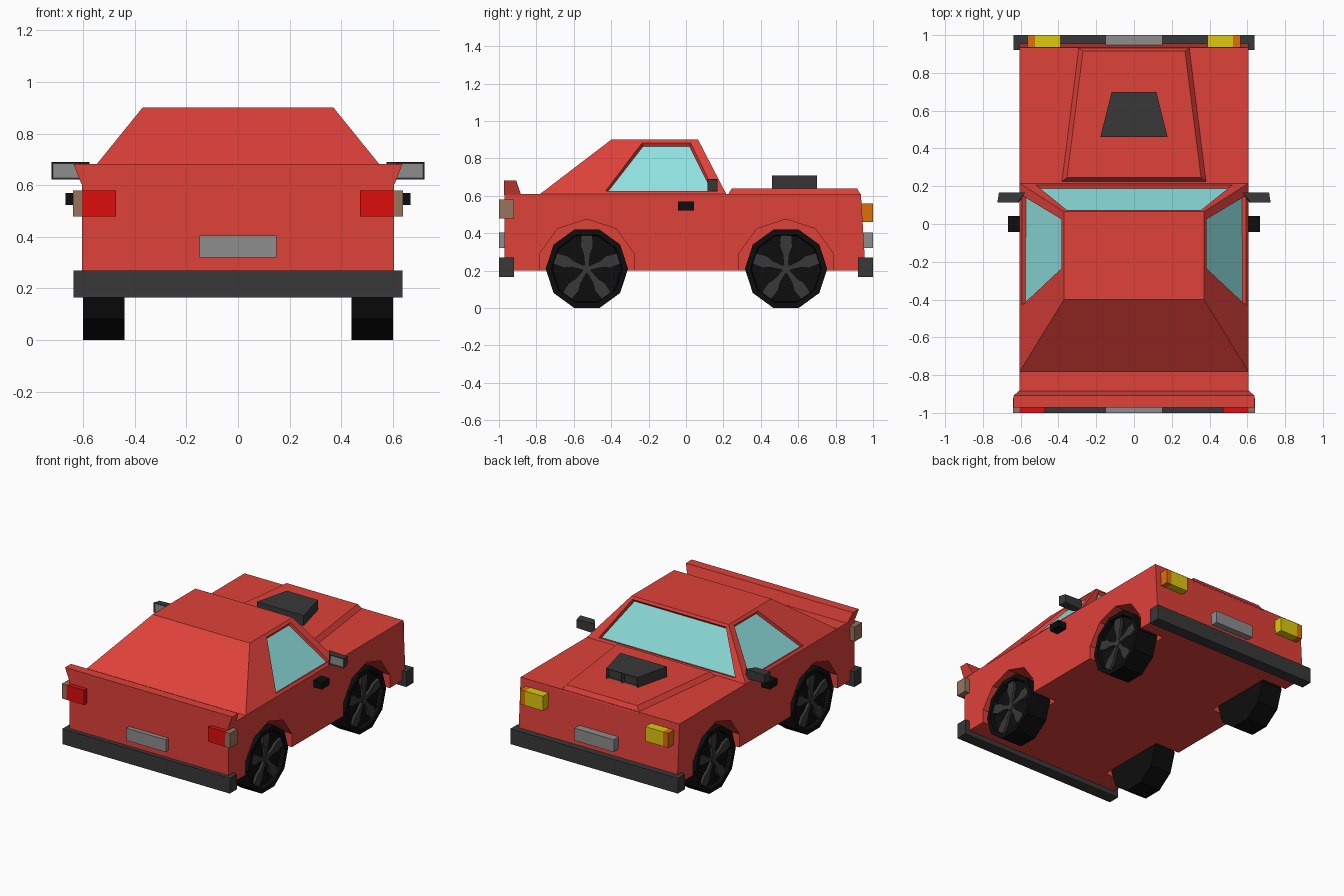
import bpy, bmesh, math
from mathutils import Vector

if "Cube" in bpy.data.objects:
    bpy.data.objects.remove(bpy.data.objects["Cube"])


def material(name, r, g, b):
    m = bpy.data.materials.new(name)
    m.diffuse_color = (r, g, b, 1)
    m.use_nodes = True
    m.node_tree.nodes["Principled BSDF"].inputs["Base Color"].default_value = m.diffuse_color
    return m


RED = material("body red", 0.74, 0.053, 0.042)
TAIL = material("tail light red", 0.73, 0.004, 0.004)
BROWN = material("side marker brown", 0.31, 0.175, 0.11)
ORANGE = material("indicator orange", 0.73, 0.16, 0.003)
YELLOW = material("headlight yellow", 0.73, 0.58, 0.004)
GREY = material("plate grey", 0.27, 0.27, 0.27)
DARK = material("trim dark grey", 0.04, 0.04, 0.04)
BLACK = material("tyre black", 0.004, 0.004, 0.004)
GLASS = material("window glass", 0.28, 0.77, 0.76)


def finish(name, bm, *mats):
    me = bpy.data.meshes.new(name)
    bm.to_mesh(me)
    bm.free()
    for m in mats:
        me.materials.append(m)
    ob = bpy.data.objects.new(name, me)
    bpy.context.collection.objects.link(ob)
    return ob


def loft_bm(ring0, ring1):
    """Closed solid between two rings with equal point counts."""
    bm = bmesh.new()
    a = [bm.verts.new(p) for p in ring0]
    b = [bm.verts.new(p) for p in ring1]
    n = len(a)
    bm.faces.new(a)
    bm.faces.new(b)
    for i in range(n):
        j = (i + 1) % n
        bm.faces.new((a[i], a[j], b[j], b[i]))
    bmesh.ops.recalc_face_normals(bm, faces=bm.faces)
    return bm


def rect(x0, x1, y0, y1, z):
    return [(x0, y0, z), (x1, y0, z), (x1, y1, z), (x0, y1, z)]


def box(name, x, y, z, mat):
    return finish(name, loft_bm(rect(*x, *y, z[0]), rect(*x, *y, z[1])), mat)


def side_prism(pts, x0, x1):
    """Extrude a (y, z) profile along x."""
    return loft_bm([(x0, *p) for p in pts], [(x1, *p) for p in pts])


def circle(cy, cz, r, n, start):
    return [(cy + r * math.cos(start + i * math.tau / n),
             cz + r * math.sin(start + i * math.tau / n)) for i in range(n)]


def recess(bm, face, targets, depth, others=None):
    """Inset a face, move the opening to the target corners, sink its pane."""
    bmesh.ops.inset_individual(bm, faces=[face], thickness=0.01)
    for v in face.verts:
        v.co = min(targets, key=lambda t: (Vector(t) - v.co).length)
    bm.normal_update()
    bmesh.ops.inset_individual(bm, faces=[face], thickness=0.01, depth=-depth)
    face.material_index = 1


WHEEL_Y = (-0.53, 0.535)
WHEEL_Z = 0.21

# Lower body with ten-sided wheel wells
body = finish("body", side_prism(
    [(-0.97, 0.2), (0.96, 0.2), (0.935, 0.61), (-0.97, 0.61)], -0.605, 0.605), RED)
for s in (-1, 1):
    for cy in WHEEL_Y:
        cutter = finish("wheel_well_cutter", side_prism(
            circle(cy, WHEEL_Z, 0.265, 10, math.pi / 2), s * 0.42, s * 0.75), RED)
        cutter.hide_render = True
        cutter.hide_viewport = True
        cutter.display_type = 'WIRE'
        mod = body.modifiers.new("wheel well", 'BOOLEAN')
        mod.operation = 'DIFFERENCE'
        mod.solver = 'EXACT'
        mod.object = cutter

# Cabin with sunken windscreen and side windows
bm = loft_bm(rect(-0.605, 0.605, -0.78, 0.215, 0.61), rect(-0.37, 0.37, -0.4, 0.065, 0.9))
bm.normal_update()


def cabin_x(z):
    return 0.605 - (z - 0.61) * 0.235 / 0.29


def cabin_y(z):
    return 0.215 - (z - 0.61) * 0.15 / 0.29


LOW, HIGH = 0.626, 0.883
for f in list(bm.faces):
    n = f.normal
    if abs(n.x) > 0.5:
        s = 1 if n.x > 0 else -1
        recess(bm, f, [(s * cabin_x(z), y, z) for y, z in
                       ((-0.43, LOW), (-0.235, HIGH), (0.025, HIGH), (0.15, LOW))], 0.02)
    elif n.y > 0.5:
        recess(bm, f, [(x, cabin_y(z), z) for x, z in
                       ((-0.52, LOW), (0.52, LOW), (0.355, HIGH), (-0.355, HIGH))], 0.02)
finish("cabin", bm, RED, GLASS)

# Raised bonnet panel
finish("bonnet_panel", loft_bm(
    [(-0.39, 0.22, 0.6), (0.39, 0.22, 0.6), (0.3, 0.937, 0.6), (-0.3, 0.937, 0.6)],
    [(-0.355, 0.245, 0.64), (0.355, 0.245, 0.64), (0.27, 0.915, 0.64), (-0.27, 0.915, 0.64)]), RED)

# Bonnet scoop with two sunken intakes on its front
bm = loft_bm(*[[(-0.178, 0.46, z), (0.178, 0.46, z), (0.118, 0.7, z), (-0.118, 0.7, z)]
               for z in (0.635, 0.71)])
bmesh.ops.bisect_plane(bm, geom=bm.verts[:] + bm.edges[:] + bm.faces[:],
                       plane_co=(0, 0, 0), plane_no=(1, 0, 0))
bm.normal_update()
bmesh.ops.inset_individual(bm, faces=[f for f in bm.faces if f.normal.y > 0.9],
                           thickness=0.012, depth=-0.02)
finish("bonnet_scoop", bm, DARK)

# Rear spoiler, flaring upward
finish("spoiler", loft_bm(rect(-0.607, 0.607, -0.972, -0.882, 0.605),
                          rect(-0.637, 0.637, -0.972, -0.908, 0.682)), RED)

# Bumpers and plates
box("rear_bumper", (-0.638, 0.638), (-1, -0.92), (0.165, 0.27), DARK)
box("front_bumper", (-0.638, 0.638), (0.92, 1), (0.165, 0.27), DARK)
box("rear_plate", (-0.15, 0.15), (-1, -0.96), (0.32, 0.405), GREY)
box("front_plate", (-0.15, 0.15), (0.94, 1), (0.32, 0.405), GREY)

for s in (-1, 1):
    side = "left" if s < 0 else "right"
    # Lights
    box(side + "_tail_light", (s * 0.472, s * 0.605), (-1, -0.96), (0.478, 0.58), TAIL)
    box(side + "_rear_marker", (s * 0.603, s * 0.64), (-1, -0.92), (0.478, 0.58), BROWN)
    box(side + "_headlight", (s * 0.39, s * 0.525), (0.93, 1), (0.46, 0.56), YELLOW)
    box(side + "_indicator", (s * 0.525, s * 0.565), (0.93, 1), (0.46, 0.56), ORANGE)
    # Door handle
    box(side + "_door_handle", (s * 0.6, s * 0.668), (-0.042, 0.042), (0.523, 0.57), BLACK)

    # Door mirror with grey glass facing the rear
    bm = loft_bm([(s * x, 0.115, z) for x, z in
                  ((0.61, 0.622), (0.723, 0.622), (0.723, 0.69), (0.615, 0.69))],
                 [(s * x, 0.168, z) for x, z in
                  ((0.575, 0.622), (0.715, 0.627), (0.715, 0.685), (0.575, 0.69))])
    bm.normal_update()
    pane = [f for f in bm.faces if f.normal.y < -0.9]
    bmesh.ops.inset_individual(bm, faces=pane, thickness=0.008, depth=-0.006)
    pane[0].material_index = 1
    finish(side + "_mirror", bm, DARK, GREY)

    for cy, end in zip(WHEEL_Y, ("rear", "front")):
        # Ten-sided tyre with a dished outer face
        bm = side_prism(circle(cy, WHEEL_Z, 0.22, 10, math.radians(0)), s * 0.44, s * 0.6)
        bm.normal_update()
        outer = [f for f in bm.faces if f.normal.x * s > 0.9]
        bmesh.ops.inset_individual(bm, faces=outer, thickness=0.03)
        bmesh.ops.inset_individual(bm, faces=outer, thickness=0.005, depth=-0.03)
        finish(f"{end}_{side}_tyre", bm, BLACK)
        # Five flared spokes and a hub
        half = [(0.02, 0.012), (0.08, 0.018), (0.12, 0.034), (0.178, 0.03)]
        outline = [(r, w) for r, w in half] + [(r, -w) for r, w in reversed(half)]
        for k in range(5):
            a = math.radians(90 + 72 * k)
            c, d = math.cos(a), math.sin(a)
            pts = [(cy + r * c - w * d, WHEEL_Z + r * d + w * c) for r, w in outline]
            finish(f"{end}_{side}_spoke", side_prism(pts, s * 0.56, s * 0.588), DARK)
        finish(f"{end}_{side}_hub", side_prism(
            circle(cy, WHEEL_Z, 0.03, 5, math.pi / 2), s * 0.56, s * 0.592), DARK)
